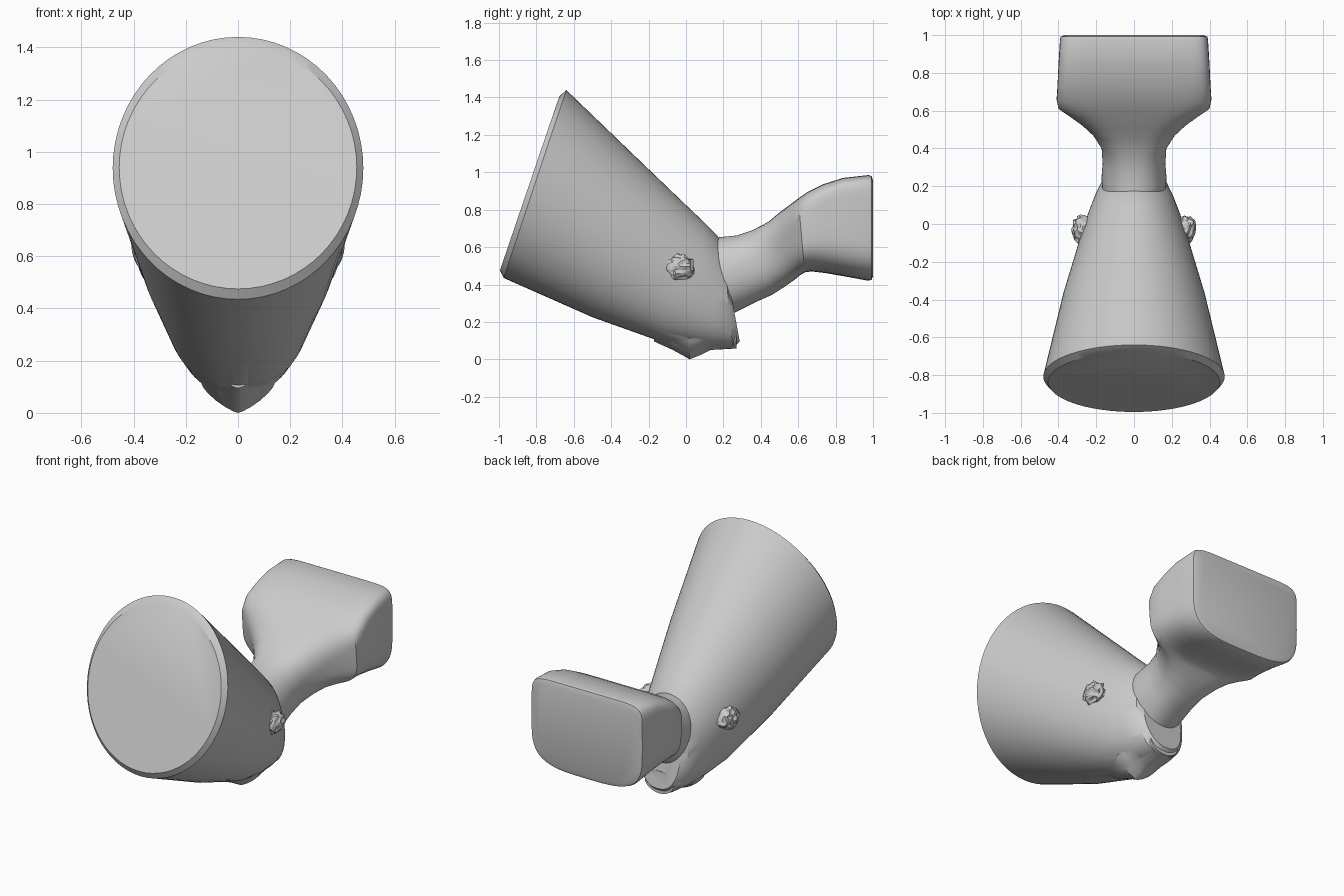
import bpy, bmesh, math, random
from mathutils import Vector

if "Cube" in bpy.data.objects:
    bpy.data.objects.remove(bpy.data.objects["Cube"])

random.seed(4)


def spow(v, p):
    return math.copysign(abs(v) ** p, v)


def smooth(obj, angle=32):
    bpy.ops.object.select_all(action='DESELECT')
    obj.select_set(True)
    bpy.context.view_layer.objects.active = obj
    bpy.ops.object.shade_smooth_by_angle(angle=math.radians(angle))


def finish(name, bm):
    bmesh.ops.recalc_face_normals(bm, faces=bm.faces)
    me = bpy.data.meshes.new(name)
    bm.to_mesh(me)
    bm.free()
    obj = bpy.data.objects.new(name, me)
    bpy.context.collection.objects.link(obj)
    return obj


def loft(name, sections, n=64):
    """Skin of tilted super-ellipse sections:
    (top y, top z, bottom y, bottom z, half width, upper exponent, lower exponent)"""
    bm = bmesh.new()
    rings = []
    for ty, tz, by, bz, w, eu, el in sections:
        top, bot = Vector((0, ty, tz)), Vector((0, by, bz))
        mid, half = (top + bot) / 2, (top - bot) / 2
        ring = []
        for i in range(n):
            a = 2 * math.pi * i / n
            s, c = math.sin(a), math.cos(a)
            e = eu if s >= 0 else el
            p = mid + half * spow(s, 2 / e)
            p.x = w * spow(c, 2 / e)
            ring.append(bm.verts.new(p))
        rings.append(ring)
    for a, b in zip(rings, rings[1:]):
        for i in range(n):
            j = (i + 1) % n
            bm.faces.new((a[i], a[j], b[j], b[i]))
    bm.faces.new(rings[0])
    bm.faces.new(rings[-1])
    return finish(name, bm)


# Conical body with a chamfered, tilted flat mouth
body = loft("cone_body", [
    (-0.678, 1.405, -0.995, 0.475, 0.455, 2, 2),
    (-0.64, 1.44, -0.975, 0.435, 0.48, 2, 2),
    (-0.25, 1.065, -0.50, 0.225, 0.375, 2, 2.1),
    (0.00, 0.825, -0.15, 0.10, 0.285, 2, 2.3),
    (0.10, 0.73, 0.0, 0.075, 0.245, 2, 2.4),
    (0.17, 0.66, 0.14, 0.06, 0.205, 2, 2.4),
    (0.20, 0.60, 0.25, 0.06, 0.17, 2, 2.4),
    (0.21, 0.52, 0.287, 0.095, 0.135, 2, 2.4),
])

# Neck flaring into the rounded rectangular end block
neck = loft("neck_and_block", [
    (0.05, 0.64, 0.12, 0.18, 0.16, 2, 2),
    (0.20, 0.655, 0.29, 0.265, 0.172, 2.1, 2.1),
    (0.27, 0.662, 0.37, 0.305, 0.166, 2.2, 2.2),
    (0.36, 0.692, 0.46, 0.345, 0.172, 2.5, 2.3),
    (0.44, 0.735, 0.53, 0.39, 0.22, 2.9, 2.5),
    (0.50, 0.785, 0.58, 0.425, 0.28, 3.4, 2.6),
    (0.56, 0.83, 0.61, 0.45, 0.35, 4.2, 2.8),
    (0.60, 0.86, 0.635, 0.465, 0.40, 5.5, 3.0),
    (0.65, 0.895, 0.67, 0.47, 0.41, 7, 3.0),
    (0.73, 0.935, 0.74, 0.462, 0.405, 8, 3.2),
    (0.84, 0.97, 0.84, 0.445, 0.40, 9, 3.3),
    (0.975, 0.985, 0.975, 0.42, 0.392, 9, 3.5),
    (0.992, 0.98, 0.992, 0.425, 0.388, 9, 3.5),
    (1.0, 0.955, 1.0, 0.445, 0.365, 9, 3.5),
])

# Small ridge under the narrow end that touches the ground
keel = loft("bottom_ridge", [
    (-0.17, 0.20, -0.17, 0.095, 0.06, 2, 1.6),
    (-0.07, 0.22, -0.07, 0.05, 0.12, 2, 1.4),
    (0.02, 0.22, 0.02, 0.0, 0.14, 2, 1.3),
    (0.07, 0.22, 0.07, 0.02, 0.14, 2, 1.4),
    (0.13, 0.22, 0.13, 0.05, 0.14, 2, 1.6),
    (0.27, 0.20, 0.27, 0.058, 0.10, 2, 2),
], n=24)

# Fuse the parts into one skin
for part in (neck, keel):
    mod = body.modifiers.new("join", 'BOOLEAN')
    mod.operation = 'UNION'
    mod.solver = 'EXACT'
    mod.object = part
    bpy.context.view_layer.objects.active = body
    bpy.ops.object.modifier_apply(modifier=mod.name)
    bpy.data.objects.remove(part)
smooth(body)

# Rough knobs on both sides
for side, name in ((1, "right_knob"), (-1, "left_knob")):
    bm = bmesh.new()
    bmesh.ops.create_icosphere(bm, subdivisions=3, radius=1)
    for v in bm.verts:
        v.co *= random.uniform(0.82, 1.08)
        v.co = Vector((v.co.x * 0.055 + side * 0.275,
                       v.co.y * 0.08 - 0.03, v.co.z * 0.07 + 0.495))
    finish(name, bm)
